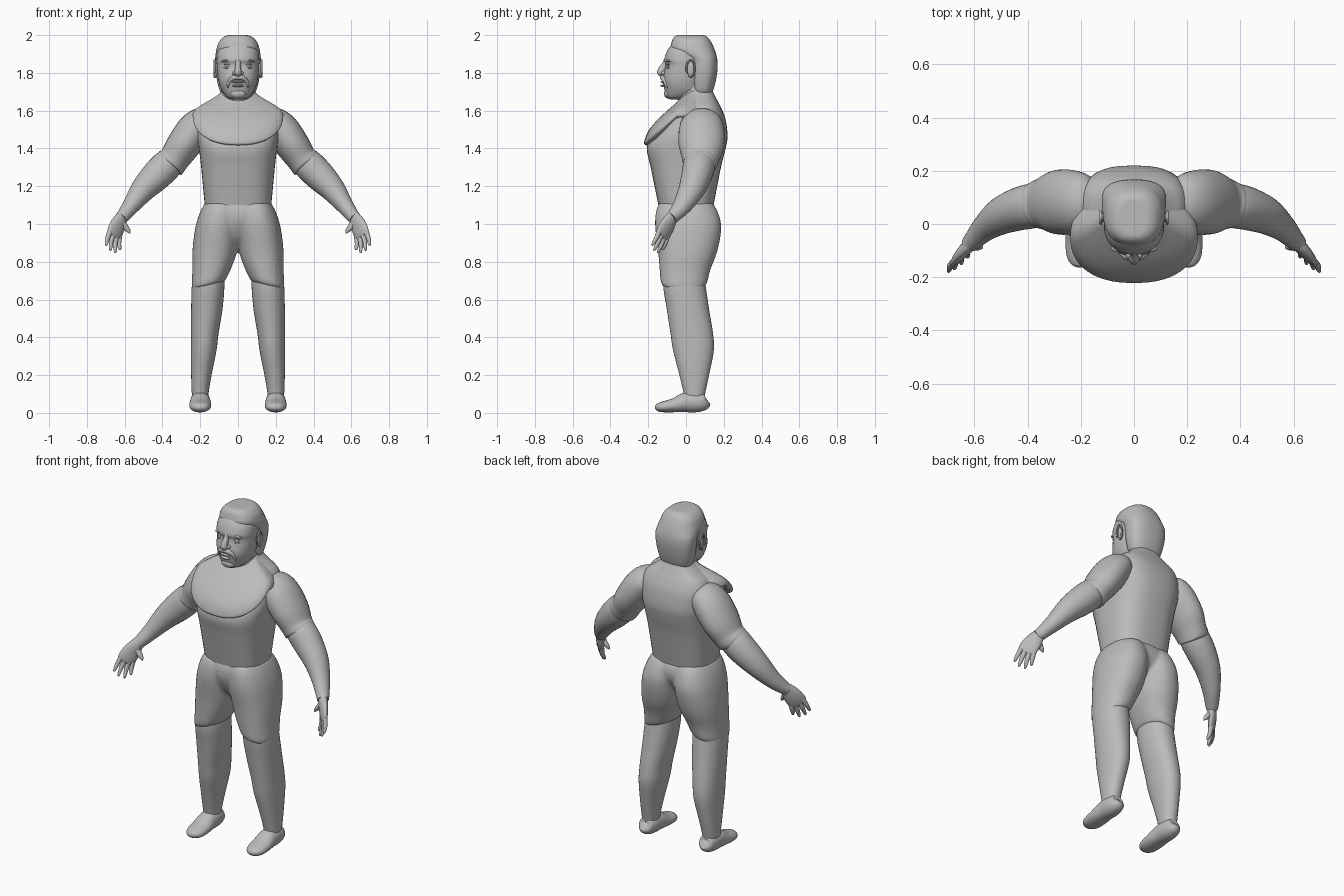
import bpy, bmesh, math
from mathutils import Vector, Matrix

skin = bpy.data.materials.new("plain_grey")
skin.diffuse_color = (0.5, 0.5, 0.5, 1)


def smooth_rows(rows, steps):
    """Catmull-Rom interpolation of equally long number rows."""
    out = []
    for i in range(len(rows) - 1):
        p0, p1 = rows[max(i - 1, 0)], rows[i]
        p2, p3 = rows[i + 1], rows[min(i + 2, len(rows) - 1)]
        for s in range(steps):
            t = s / steps
            out.append([0.5 * (2 * b + (c - a) * t + (2 * a - 5 * b + 4 * c - d) * t * t
                               + (3 * b - a - 3 * c + d) * t ** 3)
                        for a, b, c, d in zip(p0, p1, p2, p3)])
    out.append(list(rows[-1]))
    return out


def skin_rings(bm, rings):
    loops = [[bm.verts.new(p) for p in r] for r in rings]
    n = len(loops[0])
    for a, b in zip(loops, loops[1:]):
        for i in range(n):
            bm.faces.new((a[i], a[(i + 1) % n], b[(i + 1) % n], b[i]))
    bm.faces.new(loops[0][::-1])
    bm.faces.new(loops[-1])


def oval(seg, n):
    for i in range(seg):
        t = 2 * math.pi * i / seg
        c, s = math.cos(t), math.sin(t)
        yield (math.copysign(abs(c) ** (2 / n), c), math.copysign(abs(s) ** (2 / n), s))


def upright(bm, rows, n=2.2, seg=40, steps=5):
    """Stack of ovals: (z, front y, back y, half width, centre x, sideways tilt, front drop)."""
    rings = []
    for z, y0, y1, w, x, k, d in smooth_rows([tuple(r) + (0,) * (7 - len(r)) for r in rows], steps):
        h = (y1 - y0) / 2
        rings.append([Vector((x + w * c, (y0 + y1) / 2 + h * s,
                              z + d * min(s, 0) + k * w * c)) for c, s in oval(seg, n)])
    skin_rings(bm, rings)


def limb(bm, rows, ref=(0, 1, 0), n=2, seg=28, steps=5):
    """Oval tube along a path: (x, y, z, half width, half depth along ref)."""
    rows = smooth_rows(rows, steps)
    pts = [Vector(r[:3]) for r in rows]
    rings = []
    for i, r in enumerate(rows):
        t = (pts[min(i + 1, len(pts) - 1)] - pts[max(i - 1, 0)]).normalized()
        u = Vector(ref)
        u = (u - t * u.dot(t)).normalized()
        v = t.cross(u)
        rings.append([pts[i] + v * (r[3] * c) + u * (r[4] * s) for c, s in oval(seg, n)])
    skin_rings(bm, rings)


def ball(bm, centre, size, turn=0):
    m = Matrix.Translation(centre) @ Matrix.Rotation(turn, 4, 'Y') @ Matrix.Diagonal((*size, 1))
    bmesh.ops.create_uvsphere(bm, u_segments=16, v_segments=10, radius=1, matrix=m)


def finish(name, bm, mirror=False, blend=0):
    bmesh.ops.recalc_face_normals(bm, faces=bm.faces)
    if bm.calc_volume(signed=True) < 0:
        bmesh.ops.reverse_faces(bm, faces=bm.faces)
    me = bpy.data.meshes.new(name)
    bm.to_mesh(me)
    bm.free()
    me.materials.append(skin)
    ob = bpy.data.objects.new(name, me)
    bpy.context.collection.objects.link(ob)
    bpy.ops.object.select_all(action='DESELECT')
    ob.select_set(True)
    bpy.context.view_layer.objects.active = ob
    bpy.ops.object.shade_smooth_by_angle(angle=math.radians(45))
    if mirror:
        ob.modifiers.new("mirror", 'MIRROR').use_mirror_merge = False
    if blend:
        r = ob.modifiers.new("blend", 'REMESH')
        r.mode, r.voxel_size, r.use_smooth_shade = 'VOXEL', blend, True
        s = ob.modifiers.new("relax", 'SMOOTH')
        s.factor, s.iterations = 0.5, 8


# Torso with a flat broad back
bm = bmesh.new()
upright(bm, [(1.07, -.12, .12, .155), (1.085, -.142, .143, .172), (1.11, -.148, .148, .177),
             (1.3, -.187, .185, .195), (1.40, -.207, .21, .207), (1.47, -.177, .22, .215),
             (1.56, -.10, .208, .21), (1.62, -.04, .184, .185), (1.66, -.02, .163, .135),
             (1.70, -.005, .143, .09), (1.74, .0, .13, .08)], n=2.7)
finish("torso", bm)

# Sloping chest panel with a rounded hem lip
bm = bmesh.new()
upright(bm, [(1.565, -.19, .10, .205, 0, 0, .145), (1.565, -.212, .12, .23, 0, 0, .148),
             (1.58, -.222, .125, .24, 0, 0, .148), (1.61, -.202, .125, .222, 0, 0, .122),
             (1.64, -.155, .12, .178, 0, 0, .092), (1.668, -.10, .115, .13, 0, 0, .068),
             (1.70, -.045, .11, .088, 0, 0, .05), (1.74, -.02, .10, .07, 0, 0, .04)], n=2.3)
finish("chest_panel", bm)

# Neck
bm = bmesh.new()
upright(bm, [(1.6, -.04, .15, .10), (1.68, -.045, .14, .088), (1.8, -.05, .13, .085)])
finish("neck", bm)

# Hips and thighs blended into one skin
bm = bmesh.new()
upright(bm, [(1.112, -.143, .142, .16, .01), (1.06, -.155, .16, .165, .01),
             (1.0, -.148, .15, .13, .01), (.93, -.115, .10, .08, .01), (.87, -.06, .05, .03, .01)])
upright(bm, [(1.11, -.143, .142, .09, .086), (1.06, -.16, .17, .107, .095),
             (.98, -.163, .187, .12, .106), (.86, -.148, .167, .119, .122),
             (.76, -.14, .13, .104, .138), (.69, -.133, .112, .092, .153),
             (.675, -.12, .10, .082, .155)][:4]
        + [(.76, -.14, .13, .104, .138, -.1), (.69, -.133, .112, .092, .153, -.25),
           (.675, -.12, .10, .082, .155, -.25)])
finish("hips_and_thighs", bm, True, .009)

# Lower legs
bm = bmesh.new()
upright(bm, [(.78, -.11, .09, .075, .155), (.68, -.121, .103, .086, .158),
             (.55, -.102, .122, .083, .165), (.42, -.082, .143, .073, .176),
             (.33, -.068, .147, .068, .182), (.2, -.035, .122, .054, .194),
             (.11, -.014, .103, .045, .2), (.07, -.01, .095, .042, .2)])
finish("lower_leg", bm, True)

# Feet
bm = bmesh.new()
limb(bm, [(.2, .115, .065, .012, .016), (.2, .104, .06, .04, .042), (.2, .06, .058, .052, .054),
          (.2, .0, .056, .054, .053), (.2, -.06, .041, .058, .038), (.2, -.12, .032, .053, .029),
          (.2, -.152, .03, .035, .02), (.2, -.164, .03, .012, .007)], ref=(0, 0, 1), n=2.1)
finish("foot", bm, True)

# Upper arms
bm = bmesh.new()
limb(bm, [(.15, .09, 1.57, .04, .06), (.18, .088, 1.55, .076, .10), (.23, .083, 1.50, .092, .12),
          (.29, .082, 1.415, .09, .121), (.335, .077, 1.348, .081, .10),
          (.362, .072, 1.318, .085, .09), (.37, .07, 1.308, .07, .08)])
finish("upper_arm", bm, True)

# Forearms
bm = bmesh.new()
limb(bm, [(.33, .075, 1.36, .06, .07), (.37, .07, 1.318, .081, .084), (.43, .057, 1.258, .081, .081),
          (.5, .03, 1.185, .067, .07), (.56, -.014, 1.105, .048, .052), (.602, -.058, 1.05, .037, .038),
          (.62, -.078, 1.03, .034, .031)])
finish("forearm", bm, True)

# Hands: palm, then four fingers and a thumb
bm = bmesh.new()
side = (.65, .75, 0)
limb(bm, [(.605, -.062, 1.048, .028, .021), (.62, -.08, 1.025, .04, .025),
          (.64, -.102, .985, .051, .023), (.657, -.125, .945, .05, .017),
          (.662, -.132, .932, .037, .01)], ref=side)
tips = [(.699, -.18, .885), (.677, -.17, .858), (.65, -.15, .846), (.625, -.125, .862)]
for i, tip in enumerate(tips):
    k = .035 - i * .0235
    base = Vector((.65 + .62 * k, -.118 - .54 * k, .955 + .55 * k))
    mid = base.lerp(Vector(tip), .5) + Vector((.004, .003, 0))
    limb(bm, [(*base, .015, .014), (*mid, .0128, .0125), (*base.lerp(Vector(tip), .9), .008, .008),
              (*tip, .002, .002)], ref=side, seg=12, steps=3)
limb(bm, [(.62, -.085, 1.01, .02, .018), (.597, -.085, .985, .017, .015),
          (.579, -.087, .963, .011, .011), (.571, -.09, .95, .003, .003)], ref=side, seg=12, steps=3)
finish("hand", bm, True)

# Face
bm = bmesh.new()
upright(bm, [(1.66, -.085, -.01, .03), (1.672, -.104, .04, .058), (1.705, -.112, .09, .085),
             (1.745, -.121, .10, .1), (1.78, -.121, .11, .107), (1.84, -.108, .11, .112),
             (1.87, -.115, .11, .113), (1.92, -.098, .11, .106), (1.97, -.06, .09, .075)])
finish("face", bm)

# Hair covering the crown and the back of the head
bm = bmesh.new()
upright(bm, [(1.68, .04, .13, .075), (1.705, .03, .143, .096), (1.76, .022, .158, .111),
             (1.82, .02, .167, .119), (1.87, .01, .166, .121), (1.905, -.05, .158, .118),
             (1.93, -.08, .149, .113), (1.96, -.077, .135, .103), (1.985, -.067, .118, .083),
             (1.998, -.05, .10, .058), (2.0, -.03, .08, .035)], n=2.5)
finish("hair", bm)

# Nose with nostrils
bm = bmesh.new()
limb(bm, [(0, -.10, 1.878, .014, .014), (0, -.111, 1.845, .014, .016),
          (0, -.127, 1.815, .017, .022), (0, -.129, 1.8, .02, .022), (0, -.12, 1.785, .012, .012)])
for s in (-1, 1):
    ball(bm, (.018 * s, -.117, 1.799), (.012, .016, .011))
finish("nose", bm)

# Brows, eyes and lids
bm = bmesh.new()
ball(bm, (.05, -.09, 1.865), (.037, .017, .008), .08)
finish("brow", bm, True)
bm = bmesh.new()
ball(bm, (.048, -.093, 1.836), (.021, .01, .008))
finish("eye", bm, True)
bm = bmesh.new()
for z in (1.845, 1.827):
    ball(bm, (.049, -.092, z), (.027, .011, .004))
finish("eyelid", bm, True)

# Moustache drooping round the mouth
bm = bmesh.new()
limb(bm, [(0, -.122, 1.775, .012, .016), (.022, -.121, 1.774, .013, .016),
          (.042, -.112, 1.76, .011, .013), (.053, -.103, 1.735, .007, .009),
          (.053, -.098, 1.72, .002, .003)], seg=14)
finish("moustache", bm, True)

# Lips and chin beard
bm = bmesh.new()
ball(bm, (0, -.117, 1.752), (.034, .018, .006))
ball(bm, (0, -.117, 1.732), (.03, .018, .008))
finish("lips", bm)
bm = bmesh.new()
ball(bm, (0, -.096, 1.69), (.042, .02, .025))
finish("chin_beard", bm)

# Ears: a flat lobe with a raised rim
bm = bmesh.new()
ball(bm, (.118, .026, 1.818), (.01, .02, .044))
rim = [(.125, .024 + .022 * math.cos(math.radians(a)), 1.822 + .044 * math.sin(math.radians(a)),
        .005, .005) for a in range(-90, 211, 30)]
limb(bm, rim, ref=(1, 0, 0), seg=8, steps=2)
finish("ear", bm, True)
